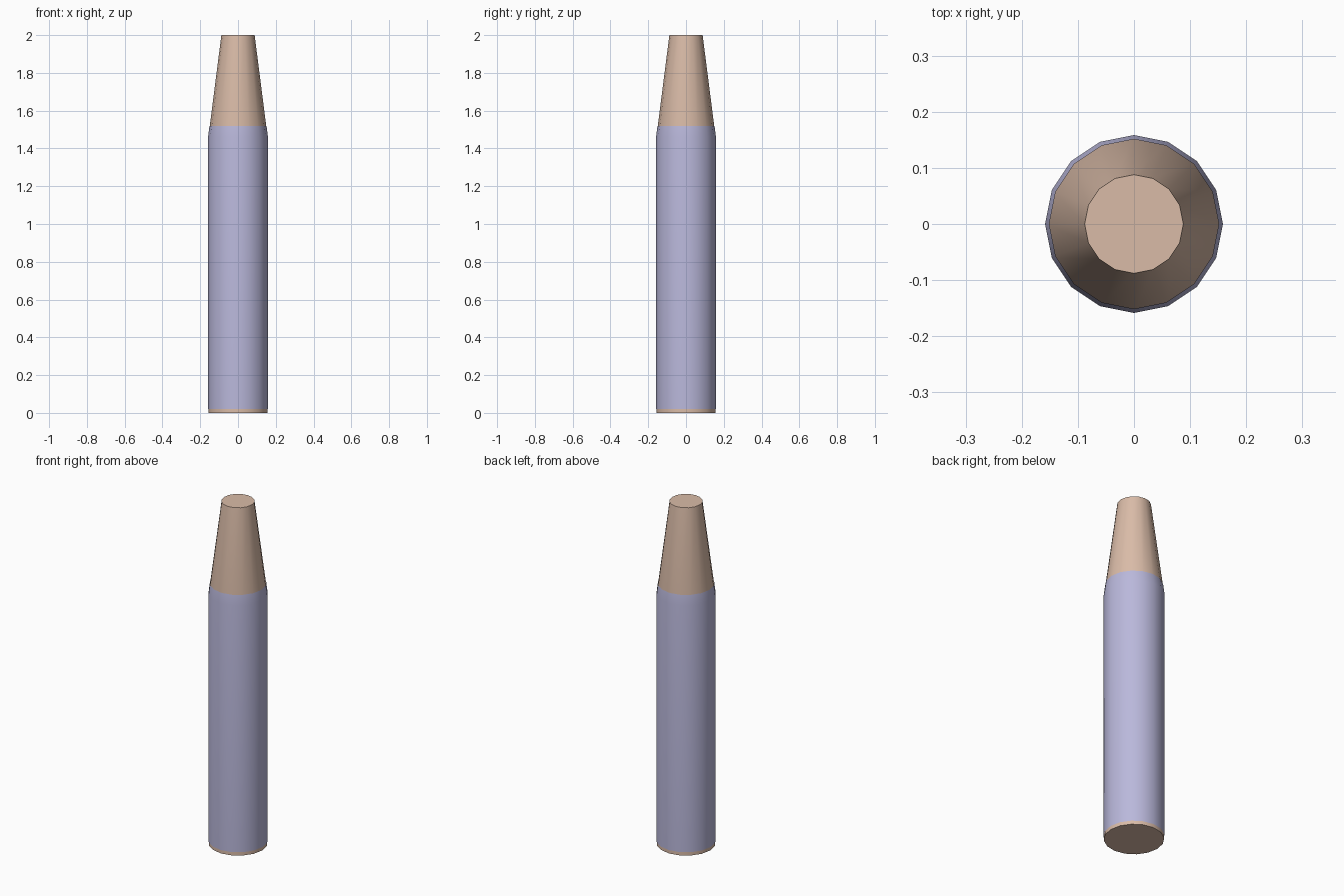
import bpy, bmesh, math

if "Cube" in bpy.data.objects:
    bpy.data.objects.remove(bpy.data.objects["Cube"])

SIDES = 16


def material(name, rgb):
    m = bpy.data.materials.new(name)
    m.diffuse_color = (*rgb, 1.0)
    m.use_nodes = True
    m.node_tree.nodes["Principled BSDF"].inputs["Base Color"].default_value = m.diffuse_color
    return m


def lathe(name, profile, mat, caps):
    """Turn a (radius, z) profile around the z axis."""
    bm = bmesh.new()
    rings = [[bm.verts.new((r * math.cos(2 * math.pi * i / SIDES),
                            r * math.sin(2 * math.pi * i / SIDES), z))
              for i in range(SIDES)] for r, z in profile]
    for low, high in zip(rings, rings[1:]):
        for i in range(SIDES):
            j = (i + 1) % SIDES
            bm.faces.new((low[i], low[j], high[j], high[i]))
    if caps:
        bm.faces.new(rings[0][::-1])
        bm.faces.new(rings[-1])
    mesh = bpy.data.meshes.new(name)
    bm.to_mesh(mesh)
    bm.free()
    mesh.materials.append(mat)
    obj = bpy.data.objects.new(name, mesh)
    bpy.context.collection.objects.link(obj)
    bpy.ops.object.select_all(action='DESELECT')
    obj.select_set(True)
    bpy.context.view_layer.objects.active = obj
    bpy.ops.object.shade_smooth_by_angle(angle=math.radians(35))
    return obj


tan = material("tan", (0.70, 0.50, 0.39))
lavender = material("lavender", (0.49, 0.48, 0.71))

# Solid core: straight shaft with a tapered, flat-ended tip
lathe("core", [(0.157, 0), (0.157, 1.46), (0.088, 2.0)], tan, True)

# Thin wrapper that reaches just past the start of the taper
lathe("wrapper", [(0.1585, 0.02), (0.1585, 1.46), (0.151, 1.52)], lavender, False)
